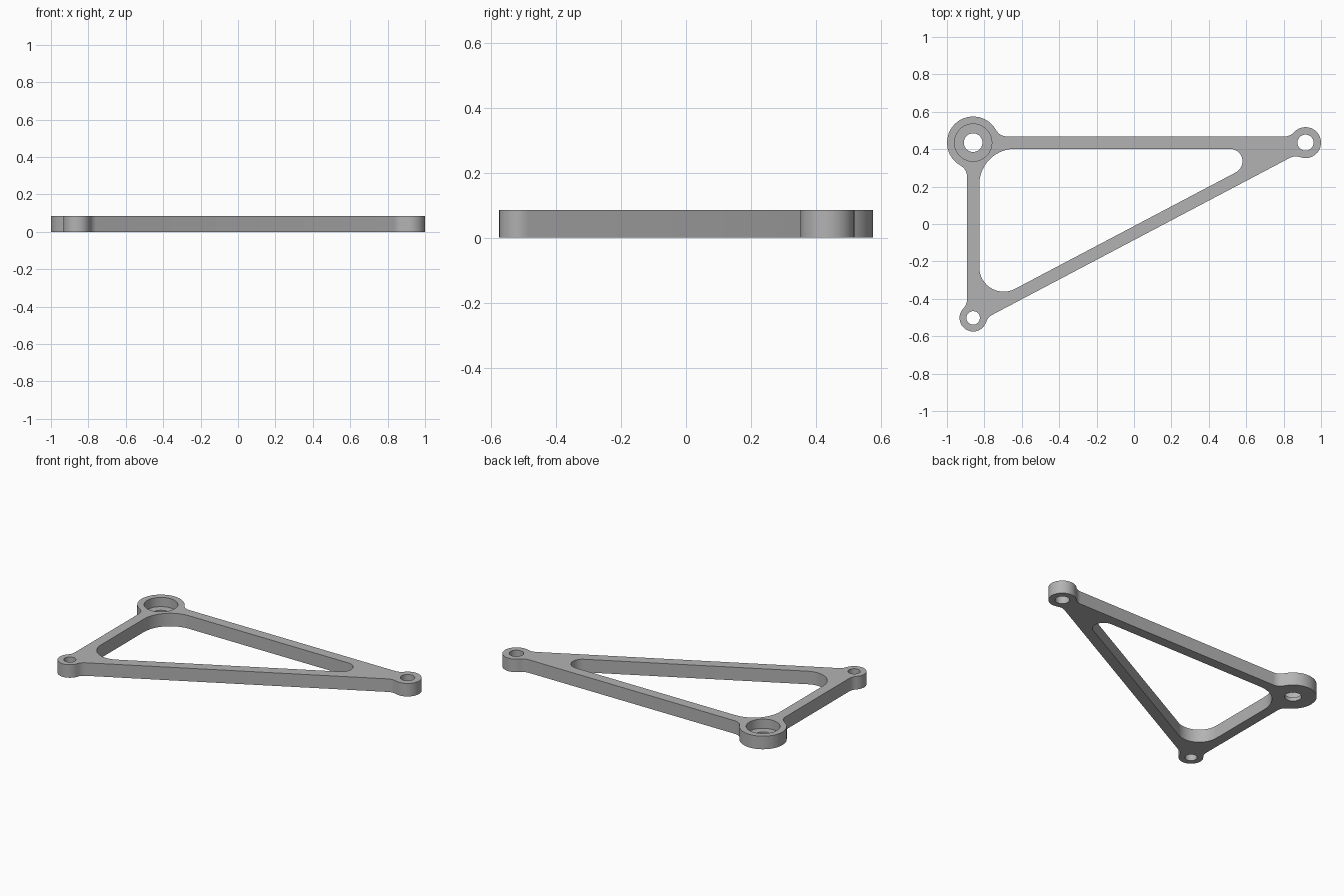
import bpy, bmesh, math
from mathutils import Vector

cube = bpy.data.objects.get("Cube")
if cube:
    bpy.data.objects.remove(cube, do_unlink=True)

THICK = 0.085        # plate thickness
HALF = 0.033         # half width of the bars
BLEND = 0.065        # radius where a bar flows into a boss
FLOOR = 0.025        # height of the recess floor in the large boss

# Bosses counter-clockwise: centre, outer radius, hole radius, inner corner radius
BOSSES = [
    (Vector((-0.86, -0.502)), 0.073, 0.036, 0.13),
    (Vector((0.917, 0.435)), 0.083, 0.043, 0.067),
    (Vector((-0.86, 0.435)), 0.14, 0.05, 0.19),
]
RECESS_R = 0.1


def left(d):
    return Vector((-d.y, d.x))


def arc(c, p, q, turn, step=12):
    """Points on the circle about c from p to q; turn is 1 for ccw, -1 for cw."""
    a0 = math.atan2(p.y - c.y, p.x - c.x)
    a1 = math.atan2(q.y - c.y, q.x - c.x)
    sweep = turn * ((turn * (a1 - a0)) % math.tau)
    n = max(2, round(abs(math.degrees(sweep)) / step))
    r = (p - c).length
    return [c + r * Vector((math.cos(a0 + sweep * i / n), math.sin(a0 + sweep * i / n)))
            for i in range(n + 1)]


def circle(c, r, n=36):
    return [c + r * Vector((math.cos(math.tau * i / n), math.sin(math.tau * i / n)))
            for i in range(n)]


def blend(c, radius, d, side):
    """Blend centre, tangent point on the bar and on the boss."""
    along = math.sqrt((radius + BLEND) ** 2 - (HALF + BLEND) ** 2)
    centre = c + d * along + side * (HALF + BLEND)
    return centre, c + d * along + side * HALF, c + (centre - c) * radius / (radius + BLEND)


# Outer outline and inner opening
outline, opening = [], []
for i, (c, radius, hole, corner) in enumerate(BOSSES):
    u = (BOSSES[i - 1][0] - c).normalized()
    v = (BOSSES[(i + 1) % 3][0] - c).normalized()
    f1, bar1, boss1 = blend(c, radius, u, left(u))
    f2, bar2, boss2 = blend(c, radius, v, -left(v))
    outline += arc(f1, bar1, boss1, -1)
    outline += arc(c, boss1, boss2, 1)[1:-1]
    outline += arc(f2, boss2, bar2, -1)
    m = c + (u + v) * (HALF + corner) / abs(u.cross(v))
    opening += arc(m, m + left(u) * corner, m - left(v) * corner, 1, 8)

bm = bmesh.new()


def ring(points, z):
    verts = [bm.verts.new((p.x, p.y, z)) for p in points]
    return [bm.edges.new((a, b)) for a, b in zip(verts, verts[1:] + verts[:1])]


def wall(low, high):
    """Join two matching rings with quads."""
    for a, b in zip(low, high):
        bm.faces.new((a.verts[0], a.verts[1], b.verts[1], b.verts[0]))


def cap(*rings):
    bmesh.ops.triangle_fill(bm, use_beauty=True, use_dissolve=False,
                            edges=[e for r in rings for e in r])


# Through openings: frame outline, central opening and the bolt holes
bottom, top = [], []
for points in (outline, opening, *(circle(b[0], b[2]) for b in BOSSES[:2])):
    low, high = ring(points, 0), ring(points, THICK)
    wall(low, high)
    bottom.append(low)
    top.append(high)

# Large boss: stepped bore with a recess from above
centre, _, bore, _ = BOSSES[2]
bore_low, bore_high = ring(circle(centre, bore), 0), ring(circle(centre, bore), FLOOR)
recess_low = ring(circle(centre, RECESS_R), FLOOR)
recess_high = ring(circle(centre, RECESS_R), THICK)
wall(bore_low, bore_high)
wall(bore_high, recess_low)
wall(recess_low, recess_high)

cap(*bottom, bore_low)
cap(*top, recess_high)
bmesh.ops.recalc_face_normals(bm, faces=bm.faces)

mesh = bpy.data.meshes.new("triangular_bracket")
bm.to_mesh(mesh)
bm.free()
bracket = bpy.data.objects.new("triangular_bracket", mesh)
bpy.context.collection.objects.link(bracket)

# Single grey finish
grey = bpy.data.materials.new("plain_grey")
grey.use_nodes = True
colour = (0.45, 0.45, 0.45, 1)
grey.diffuse_color = colour
grey.node_tree.nodes["Principled BSDF"].inputs["Base Color"].default_value = colour
mesh.materials.append(grey)

bpy.context.view_layer.objects.active = bracket
bracket.select_set(True)
bpy.ops.object.shade_smooth_by_angle(angle=math.radians(30))
